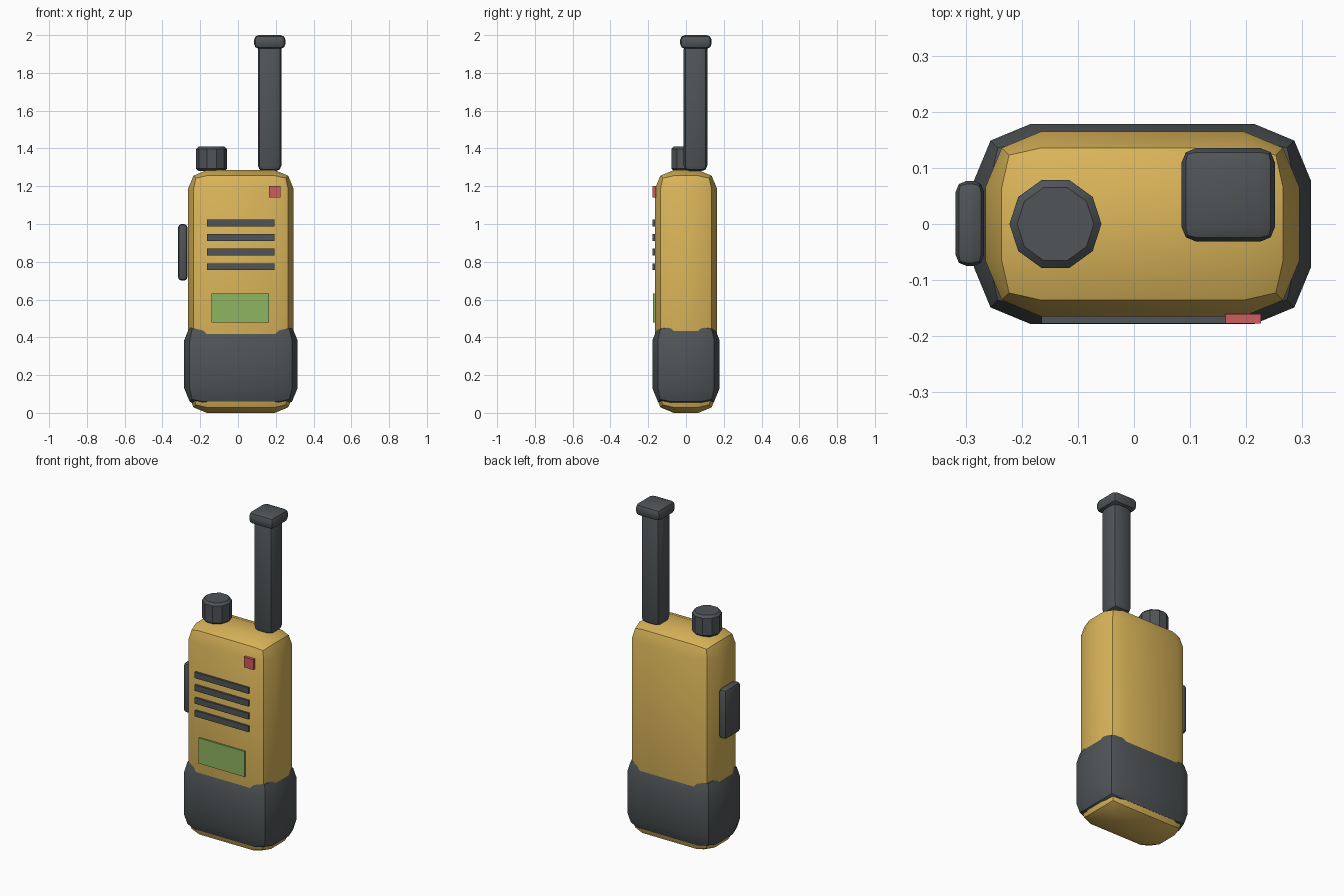
import bpy, bmesh, math
from mathutils import Matrix

cube = bpy.data.objects.get("Cube")
if cube:
    bpy.data.objects.remove(cube, do_unlink=True)


def material(name, rgb):
    m = bpy.data.materials.new(name)
    m.use_nodes = True
    m.diffuse_color = (*rgb, 1)
    m.node_tree.nodes["Principled BSDF"].inputs["Base Color"].default_value = (*rgb, 1)
    return m


YELLOW = material("yellow shell", (0.70, 0.46, 0.10))
GREY = material("dark grey rubber", (0.08, 0.09, 0.095))
GREEN = material("green display", (0.27, 0.46, 0.12))
RED = material("red lamp", (0.61, 0.11, 0.11))


def finish(name, bm, mat):
    mesh = bpy.data.meshes.new(name)
    bm.to_mesh(mesh)
    bm.free()
    mesh.materials.append(mat)
    obj = bpy.data.objects.new(name, mesh)
    bpy.context.collection.objects.link(obj)
    bpy.ops.object.select_all(action="DESELECT")
    obj.select_set(True)
    bpy.context.view_layer.objects.active = obj
    bpy.ops.object.shade_smooth_by_angle(angle=math.radians(30))
    return obj


def box(name, mat, xs, ys, zs, bevel=0, segments=2):
    """Box spanning three (low, high) ranges, with optional rounded edges."""
    bm = bmesh.new()
    spans = (xs, ys, zs)
    centre = [(lo + hi) / 2 for lo, hi in spans]
    size = [hi - lo for lo, hi in spans]
    bmesh.ops.create_cube(bm, size=1, matrix=Matrix.Translation(centre) @ Matrix.Diagonal((*size, 1)))
    if bevel:
        bmesh.ops.bevel(bm, geom=bm.edges[:], offset=bevel, segments=segments,
                        profile=0.5, affect="EDGES", clamp_overlap=True)
    return finish(name, bm, mat)


# Shell and lower rubber grip
box("body", YELLOW, (-0.265, 0.295), (-0.165, 0.165), (0, 1.285), 0.1)
box("lower_grip", GREY, (-0.285, 0.315), (-0.178, 0.178), (0.03, 0.485), 0.1)

# Antenna with its cap
box("antenna", GREY, (0.105, 0.23), (-0.012, 0.113), (1.28, 1.96), 0.03)
box("antenna_cap", GREY, (0.085, 0.251), (-0.031, 0.135), (1.928, 2.0), 0.025)

# Push-to-talk button on the right side
box("side_button", GREY, (-0.318, -0.267), (-0.075, 0.077), (0.7, 1.0), 0.02)

# Ten-sided knob with chamfered rims
bm = bmesh.new()
bmesh.ops.create_cone(bm, cap_ends=True, segments=10, radius1=0.082, radius2=0.082, depth=0.13,
                      matrix=Matrix.Translation((-0.14, 0, 1.345)) @ Matrix.Rotation(math.pi / 2, 4, "Z"))
rims = [e for e in bm.edges if abs(e.verts[0].co.z - e.verts[1].co.z) < 0.01]
bmesh.ops.bevel(bm, geom=rims, offset=0.013, segments=1, profile=0.5, affect="EDGES")
finish("volume_knob", bm, GREY)

# Speaker slats, display and lamp on the front
for i in range(4):
    z = 1.005 - i * 0.077
    box(f"speaker_slat_{i + 1}", GREY, (-0.165, 0.193), (-0.177, -0.16), (z - 0.018, z + 0.018))
box("display", GREEN, (-0.14, 0.165), (-0.175, -0.16), (0.478, 0.632))
box("lamp", RED, (0.163, 0.226), (-0.177, -0.16), (1.14, 1.202))
